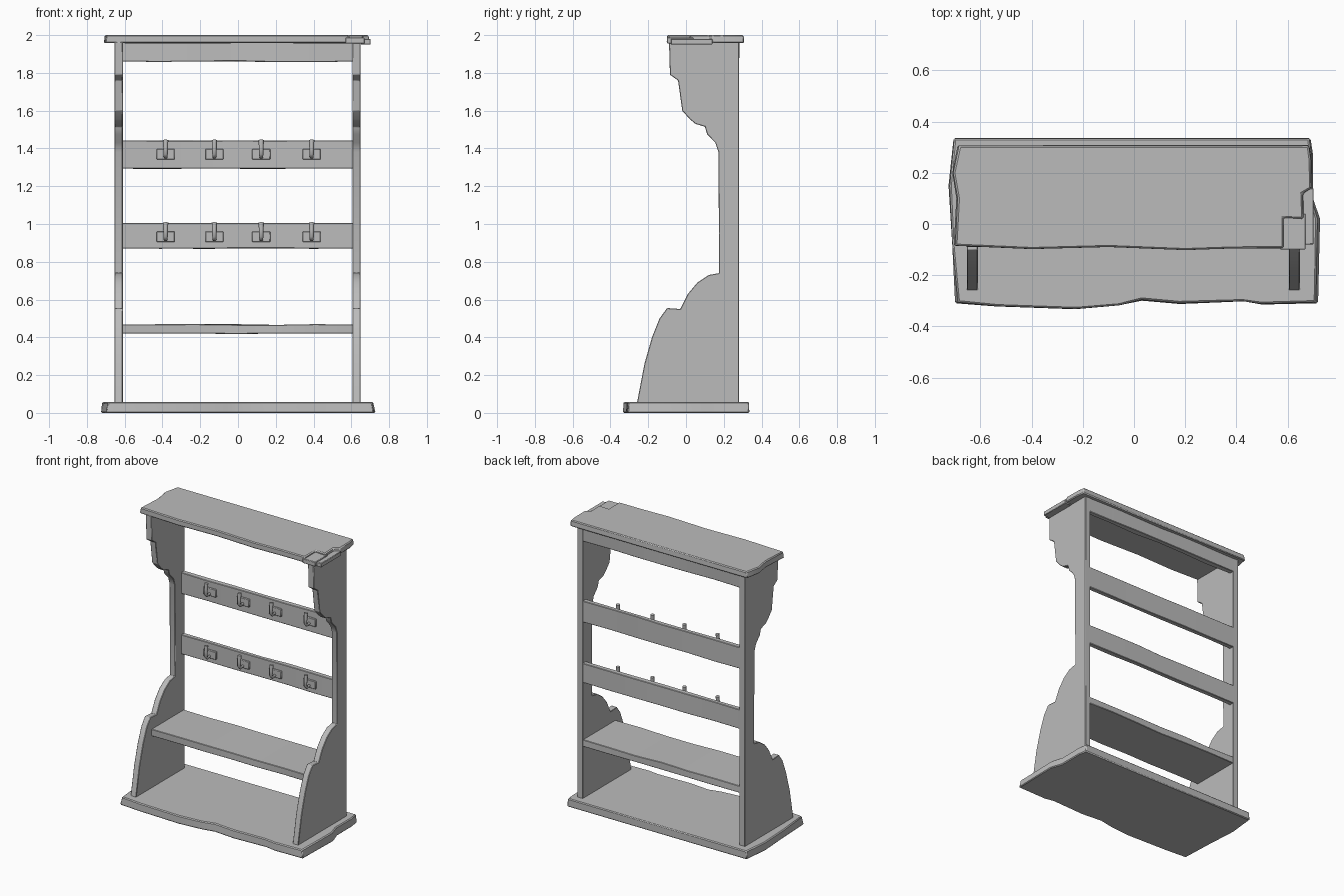
import bpy, bmesh, math, random
from mathutils import Vector

random.seed(4)
cube = bpy.data.objects.get("Cube")
if cube:
    bpy.data.objects.remove(cube, do_unlink=True)

GREY = (0.5, 0.5, 0.5, 1)
wood = bpy.data.materials.new("plain grey")
wood.use_nodes = True
wood.diffuse_color = GREY
wood.node_tree.nodes["Principled BSDF"].inputs["Base Color"].default_value = GREY


def finish(bm, name, bevel=0.0):
    bmesh.ops.recalc_face_normals(bm, faces=bm.faces)
    mesh = bpy.data.meshes.new(name)
    bm.to_mesh(mesh)
    bm.free()
    mesh.materials.append(wood)
    obj = bpy.data.objects.new(name, mesh)
    bpy.context.collection.objects.link(obj)
    if bevel:
        mod = obj.modifiers.new("worn edges", 'BEVEL')
        mod.width = bevel
        mod.segments = 1
        mod.limit_method = 'ANGLE'
    bpy.ops.object.select_all(action='DESELECT')
    bpy.context.view_layer.objects.active = obj
    obj.select_set(True)
    bpy.ops.object.shade_smooth_by_angle(angle=math.radians(30))
    return obj


def prism(name, points, direction, bevel=0.0, wear=0.0):
    """Extrude a closed outline; wear makes the two rims uneven."""
    bm = bmesh.new()
    face = bm.faces.new([bm.verts.new(p) for p in points])
    top = bmesh.ops.extrude_face_region(bm, geom=[face])["geom"]
    moved = [v for v in top if isinstance(v, bmesh.types.BMVert)]
    bmesh.ops.translate(bm, verts=moved, vec=direction)
    for v in moved:
        v.co.x *= 1 - random.uniform(0, wear)
        v.co.y *= 1 - random.uniform(0, wear)
    return finish(bm, name, bevel)


def plank(name, x, y, z, bow=0.0, cuts=5):
    """Board between two limits per axis, gently warped along its length."""
    bm = bmesh.new()
    bmesh.ops.create_cube(bm, size=1)
    for v in bm.verts:
        v.co = Vector([lim[0] if c < 0 else lim[1] for c, lim in zip(v.co, (x, y, z))])
    if bow:
        long_edges = [e for e in bm.edges if abs(e.verts[0].co.x - e.verts[1].co.x) > 0.1]
        bmesh.ops.subdivide_edges(bm, edges=long_edges, cuts=cuts, use_grid_fill=True)
        for v in bm.verts:
            if x[0] + 0.01 < v.co.x < x[1] - 0.01:
                v.co.y += random.uniform(-bow, bow)
                v.co.z += random.uniform(-bow, bow) * 0.5
    return finish(bm, name, 0.003)


# Base board with a worn outline
base = [(-0.705, 0.335), (-0.725, 0.15), (-0.71, -0.08), (-0.7, -0.31), (-0.54, -0.322),
        (-0.23, -0.333), (-0.06, -0.318), (0.03, -0.3), (0.18, -0.313), (0.43, -0.302),
        (0.5, -0.315), (0.72, -0.31), (0.728, 0.02), (0.7, 0.1), (0.7, 0.27), (0.69, 0.335)]
prism("base_board", [(px, py, 0) for px, py in base], (0, 0, 0.058), 0.006, 0.02)

# Top board, notched at the front corner, with a lower splinter filling the notch
top = [(-0.69, 0.308), (-0.71, 0.2), (-0.695, 0.1), (-0.705, -0.085), (-0.4, -0.098),
       (-0.1, -0.09), (0.2, -0.102), (0.4, -0.095), (0.585, -0.095), (0.585, 0.025),
       (0.665, 0.02), (0.665, 0.12), (0.695, 0.14), (0.695, 0.25), (0.685, 0.308)]
prism("top_board", [(px, py, 1.957) for px, py in top], (0, 0, 0.043), 0.006, 0.012)
plank("top_board_splinter", (0.57, 0.67), (-0.1, 0.04), (1.955, 1.987))
plank("top_board_chipped_end", (0.65, 0.702), (-0.08, 0.14), (1.95, 1.98))

# Scalloped side panels
profile = [(0.28, 0.05), (0.28, 1.965), (-0.09, 1.965), (-0.085, 1.79), (-0.042, 1.76),
           (-0.02, 1.6), (0.02, 1.555), (0.05, 1.53), (0.1, 1.515), (0.112, 1.475),
           (0.155, 1.43), (0.172, 1.38), (0.175, 0.74), (0.12, 0.73), (0.06, 0.69),
           (0.01, 0.63), (-0.03, 0.55), (-0.1, 0.555), (-0.14, 0.5), (-0.18, 0.4),
           (-0.22, 0.26), (-0.26, 0.05)]
for name, px in (("right_side_panel", -0.653), ("left_side_panel", 0.605)):
    prism(name, [(px, y, z) for y, z in profile], (0.043, 0, 0), 0.003)

# Cross rails and shelf
inner, back = (-0.615, 0.61), (0.243, 0.278)
plank("top_rail", inner, back, (1.86, 1.96), 0.006)
plank("lower_shelf", inner, (-0.085, 0.275), (0.42, 0.468), 0.005)

# Hook rails, each with four hooks on small backplates
hook_path = [(0.25, -0.012), (0.205, -0.018), (0.19, 0.0), (0.193, 0.035), (0.197, 0.073)]
for row, low, high in (("upper", 1.293, 1.442), ("lower", 0.87, 1.005)):
    plank(row + "_hook_rail", inner, back, (low, high), 0.004)
    mid = high - 0.07
    for i, hx in enumerate((-0.383, -0.125, 0.123, 0.39), 1):
        plank(f"{row}_hook_plate_{i}", (hx - 0.048, hx + 0.048), (0.232, 0.25),
              (mid - 0.03, mid + 0.025))
        curve = bpy.data.curves.new(f"{row}_hook_{i}", 'CURVE')
        curve.dimensions = '3D'
        curve.bevel_depth = 0.011
        curve.bevel_resolution = 1
        curve.use_fill_caps = True
        curve.materials.append(wood)
        line = curve.splines.new('POLY')
        line.points.add(len(hook_path) - 1)
        for k, (p, (hy, hz)) in enumerate(zip(line.points, hook_path)):
            p.co = (hx, hy, mid + hz, 1)
            p.radius = 0.8 + 0.12 * k
        bpy.context.collection.objects.link(bpy.data.objects.new(f"{row}_hook_{i}", curve))
